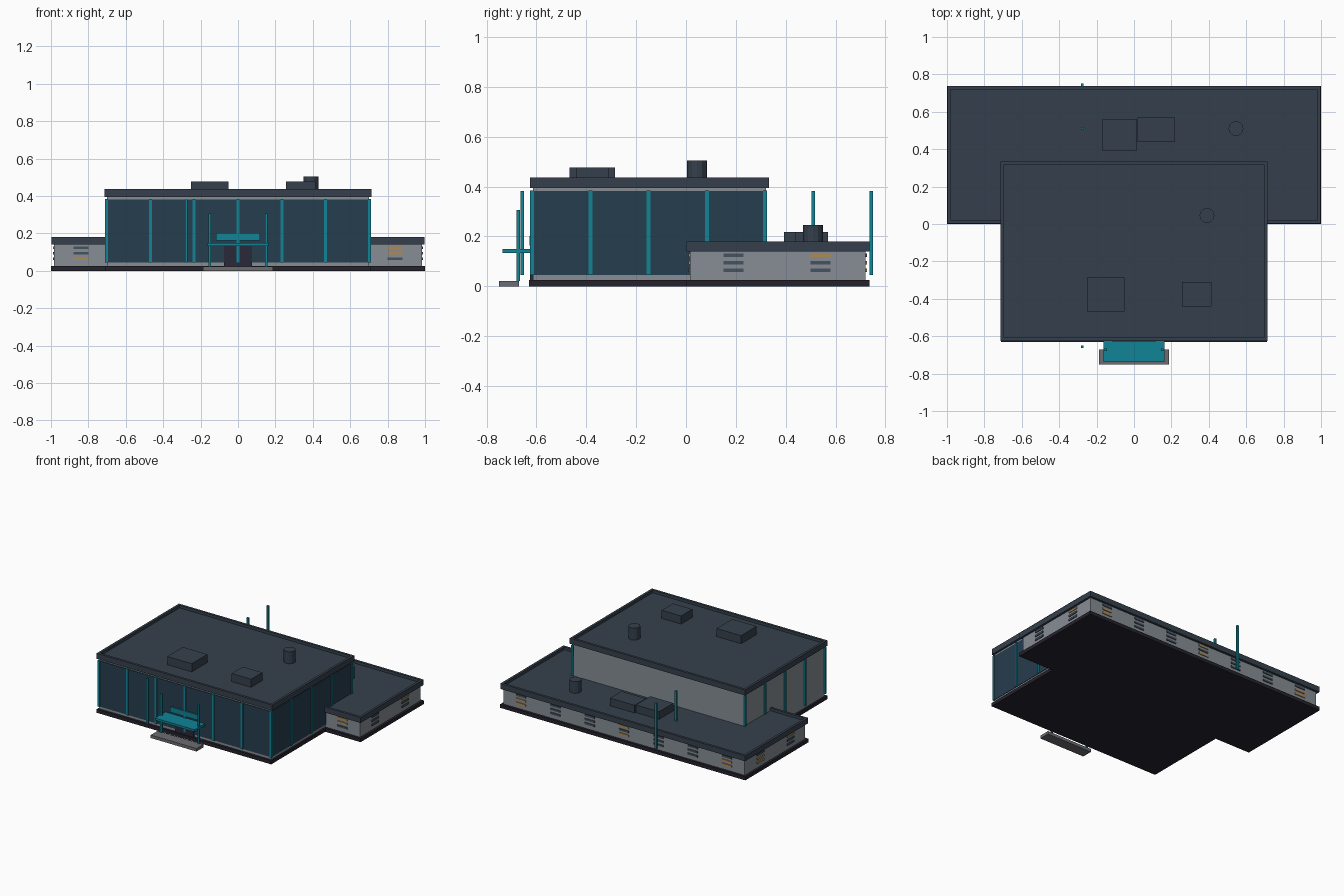
import bpy, bmesh
from math import pi

if "Cube" in bpy.data.objects:
    bpy.data.objects.remove(bpy.data.objects["Cube"])


def material(name, hex_code):
    m = bpy.data.materials.new(name)
    srgb = [int(hex_code[i:i + 2], 16) / 255 for i in (0, 2, 4)]
    m.diffuse_color = [((c + 0.055) / 1.055) ** 2.4 for c in srgb] + [1]
    m.use_nodes = True
    m.node_tree.nodes["Principled BSDF"].inputs["Base Color"].default_value = m.diffuse_color
    return m


WALL = material("wall_grey", "868d95")
SLATE = material("slate", "35404c")
PLINTH = material("plinth_dark", "25222c")
GLASS = material("glass_blue", "263d4d")
TEAL = material("teal", "108396")
SLIT = material("slit_dark", "46525f")
LIT = material("slit_lit", "ad8a54")
STONE = material("step_stone", "6c6c72")
DOOR = material("door_dark", "29283a")


def finish(name, bm, mat):
    me = bpy.data.meshes.new(name)
    bm.to_mesh(me)
    bm.free()
    me.materials.append(mat)
    ob = bpy.data.objects.new(name, me)
    bpy.context.collection.objects.link(ob)
    return ob


def box_mesh(x, y, z):
    bm = bmesh.new()
    bmesh.ops.create_cube(bm, size=1)
    for v in bm.verts:
        v.co = [r[0] if c < 0 else r[1] for c, r in zip(v.co, (x, y, z))]
    return bm


def box(name, x, y, z, mat):
    return finish(name, box_mesh(x, y, z), mat)


def roof(name, x, y, z, rim, drop):
    # slab with a recessed deck, leaving a parapet
    bm = box_mesh(x, y, z)
    top = max(bm.faces, key=lambda f: f.calc_center_median().z)
    bmesh.ops.inset_region(bm, faces=[top], thickness=rim)
    bmesh.ops.inset_region(bm, faces=[top], thickness=0.0005)
    bmesh.ops.translate(bm, verts=top.verts, vec=(0, 0, -drop))
    return finish(name, bm, SLATE)


def vent(name, x, y, z0, z1):
    bm = bmesh.new()
    bmesh.ops.create_cone(bm, cap_ends=True, segments=12, radius1=0.04,
                          radius2=0.04, depth=z1 - z0)
    bmesh.ops.translate(bm, verts=bm.verts, vec=(x, y, (z0 + z1) / 2))
    return finish(name, bm, SLATE)


def post(name, x, y, z0, z1, w=0.016):
    h = w / 2
    return box(name, (x - h, x + h), (y - h, y + h), (z0, z1), TEAL)


# main hall
box("hall_plinth", (-0.712, 0.712), (-0.63, 0.33), (0, 0.026), PLINTH)
box("hall_walls", (-0.7, 0.7), (-0.613, 0.322), (0.026, 0.396), WALL)
roof("hall_roof", (-0.715, 0.715), (-0.625, 0.333), (0.395, 0.436), 0.025, 0.02)
box("front_glass", (-0.7, 0.7), (-0.618, -0.6), (0.045, 0.382), GLASS)
box("right_glass", (0.69, 0.704), (-0.615, 0.322), (0.045, 0.382), GLASS)

# mullions
for i in range(7):
    post("front_mullion", -0.702 + i * 0.234, -0.617, 0.045, 0.384)
for i in range(5):
    for s in (-1, 1):
        post("side_mullion", s * 0.702, -0.617 + i * 0.2335, 0.045, 0.384)

# free-standing poles
for y in (-0.657, 0.511, 0.743):
    post("pole", -0.277, y, 0.045, 0.382, 0.014)

# entrance
box("entrance_step", (-0.187, 0.187), (-0.75, -0.67), (0, 0.022), STONE)
box("door", (-0.075, 0.075), (-0.625, -0.6), (0.026, 0.133), DOOR)
box("canopy", (-0.162, 0.162), (-0.737, -0.613), (0.133, 0.149), TEAL)
box("sign_board", (-0.117, 0.117), (-0.627, -0.61), (0.163, 0.202), TEAL)
for s in (-1, 1):
    post("canopy_post", s * 0.152, -0.673, 0.022, 0.307, 0.013)

# rear wing
box("wing_plinth", (-1, 1), (0, 0.737), (0, 0.026), PLINTH)
box("wing_walls", (-0.983, 0.983), (0.017, 0.72), (0.026, 0.142), WALL)
roof("wing_roof", (-0.998, 0.998), (0.002, 0.737), (0.14, 0.18), 0.025, 0.02)


# slit windows: each group lists which of bottom, middle, top are lit
def slits(name, x, y, along_x, lit):
    dx, dy = (0.04, 0.005) if along_x else (0.005, 0.04)
    for k in range(3):
        z = 0.064 + 0.03 * k
        box(name, (x - dx, x + dx), (y - dy, y + dy), (z - 0.007, z + 0.007),
            LIT if k in lit else SLIT)


for x, lit in zip((-0.84, -0.56, -0.28, 0, 0.28, 0.56, 0.84),
                  ((0, 1), (), (), (0, 2), (), (), (0, 1))):
    slits("back_slit", x, 0.721, True, lit)
for x, lit in ((-0.84, (0,)), (0.84, (1, 2))):
    slits("front_slit", x, 0.016, True, lit)
for s, groups in ((1, ((0.19, ()), (0.54, (2,)))),
                  (-1, ((0.19, (2,)), (0.54, (0, 1))))):
    for y, lit in groups:
        slits("side_slit", s * 0.984, y, False, lit)

# rooftop units
box("hall_unit_large", (-0.25, -0.05), (-0.467, -0.285), (0.41, 0.476), SLATE)
box("hall_unit_small", (0.257, 0.415), (-0.44, -0.31), (0.41, 0.476), SLATE)
vent("hall_vent", 0.39, 0.045, 0.41, 0.504)
box("wing_unit_left", (-0.172, 0.016), (0.393, 0.56), (0.155, 0.217), SLATE)
box("wing_unit_right", (0.02, 0.22), (0.438, 0.57), (0.155, 0.217), SLATE)
vent("wing_vent", 0.545, 0.51, 0.155, 0.246)
